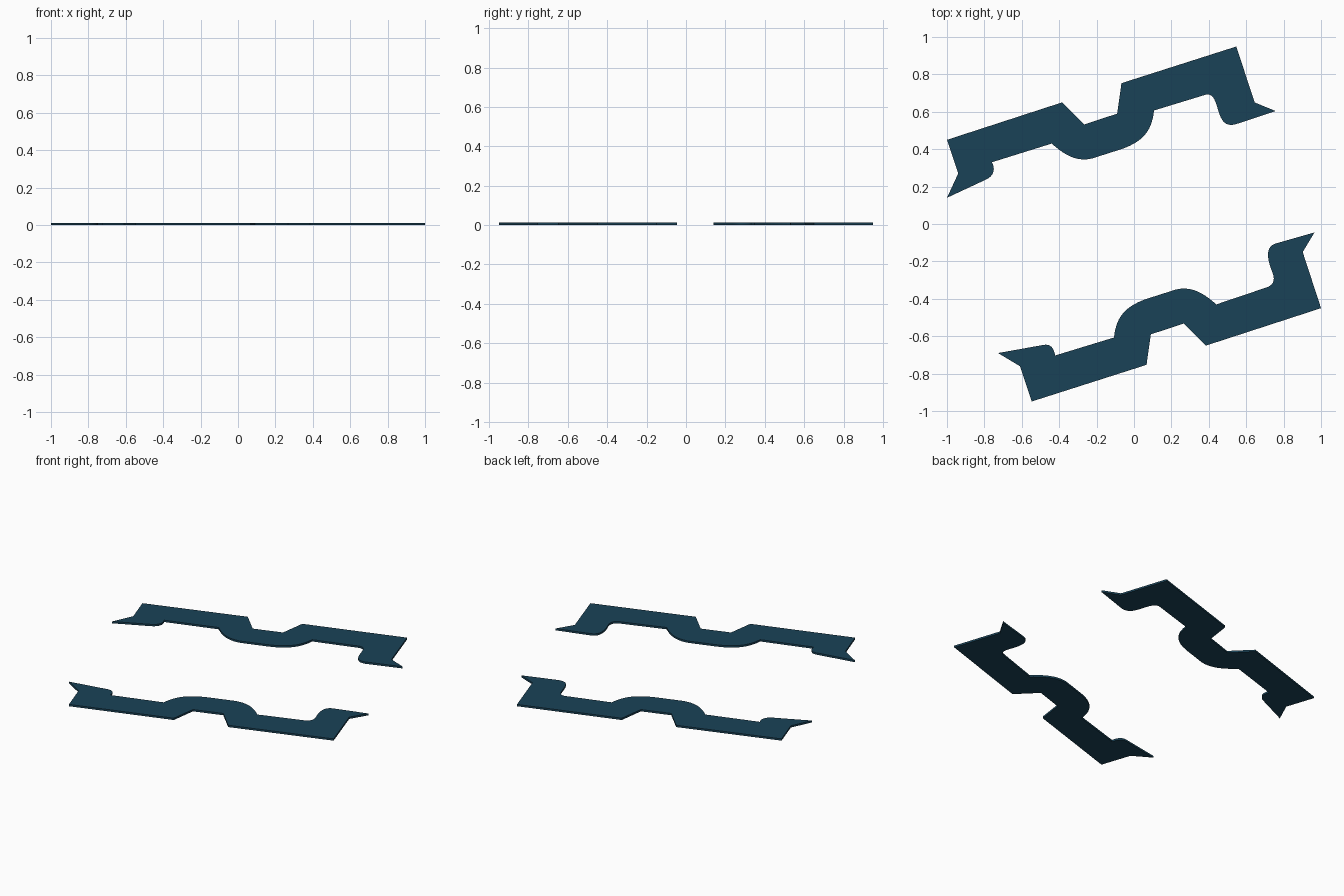
import bpy, bmesh
from mathutils import Vector

if "Cube" in bpy.data.objects:
    bpy.data.objects.remove(bpy.data.objects["Cube"])

THICK = 0.012
SEGS = 10

mat = bpy.data.materials.new("dark_teal")
mat.diffuse_color = (0.010, 0.055, 0.095, 1)
mat.use_nodes = True
mat.node_tree.nodes["Principled BSDF"].inputs["Base Color"].default_value = mat.diffuse_color


def outline(steps):
    """2 numbers = straight line to a point, 6 numbers = cubic curve to a point."""
    pts = []
    for s in steps:
        if len(s) == 2:
            pts.append(Vector(s))
            continue
        p, a, b, q = pts[-1], Vector(s[:2]), Vector(s[2:4]), Vector(s[4:])
        for i in range(1, SEGS + 1):
            t = i / SEGS
            u = 1 - t
            pts.append(p * u**3 + a * 3 * u * u * t + b * 3 * u * t * t + q * t**3)
    return pts


def strip(name, right_end, left_end, sign):
    # Shared stepped middle, with its own hooked ends
    upper_edge = [(-1, .45), (-.385, .65), (-.267, .532), (-.09, .59),
                  (-.067, .753), (.547, .949)]
    lower_edge = [(.107, .607), (.096, .484, .032, .43, -.09, .393),
                  (-.225, .35), (-.31, .33, -.375, .372, -.44, .43)]
    pts = outline(upper_edge + right_end + lower_edge + left_end)
    bm = bmesh.new()
    face = bm.faces.new([bm.verts.new((sign * p.x, sign * p.y, 0)) for p in pts])
    ext = bmesh.ops.extrude_face_region(bm, geom=[face])
    top = [v for v in ext["geom"] if isinstance(v, bmesh.types.BMVert)]
    bmesh.ops.translate(bm, verts=top, vec=(0, 0, THICK))
    bmesh.ops.triangulate(bm, faces=[f for f in bm.faces if len(f.verts) > 4])
    bmesh.ops.recalc_face_normals(bm, faces=bm.faces)
    mesh = bpy.data.meshes.new(name)
    bm.to_mesh(mesh)
    bm.free()
    mesh.materials.append(mat)
    bpy.context.collection.objects.link(bpy.data.objects.new(name, mesh))


# Back strip: long hook on the right, short one on the left
strip("back_strip",
      [(.645, .65), (.757, .604), (.54, .532),
       (.47, .516, .46, .58, .444, .628), (.428, .682, .412, .703, .369, .687)],
      [(-.76, .33), (-.743, .302, -.743, .26, -.79, .238), (-1, .14), (-.94, .27)],
      1)

# Front strip: same middle turned half a turn, hooks of different length
strip("front_strip",
      [(.61, .76), (.727, .69), (.487, .647), (.449, .639, .428, .66, .422, .703)],
      [(-.706, .34), (-.743, .329, -.759, .302, -.738, .254),
       (-.717, .20, -.695, .12, -.759, .104), (-.965, .045), (-.902, .15)],
      -1)
